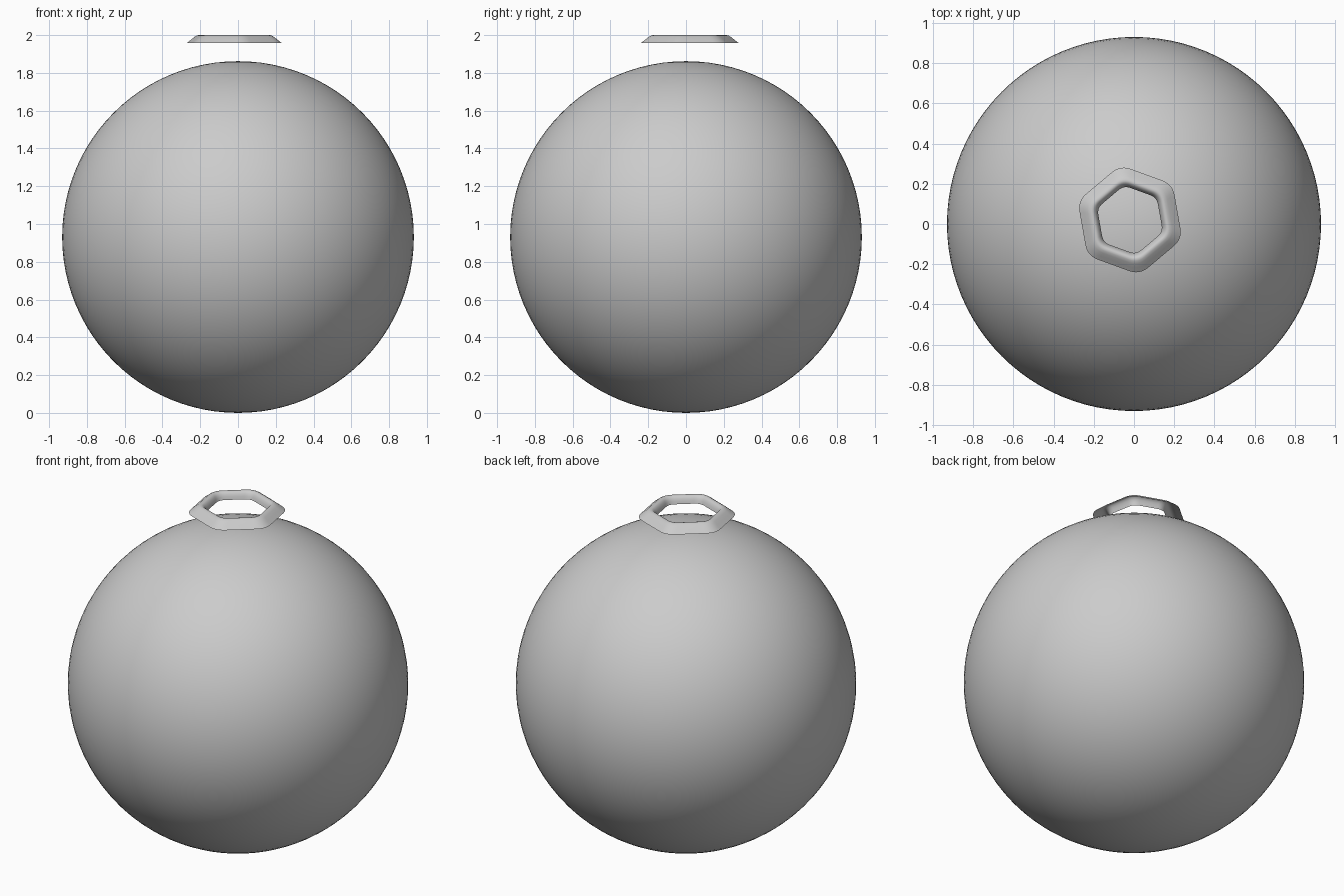
import bpy, bmesh, math
from mathutils import Vector

if "Cube" in bpy.data.objects:
    bpy.data.objects.remove(bpy.data.objects["Cube"])

# Ball body standing on the ground
bpy.ops.mesh.primitive_uv_sphere_add(segments=96, ring_count=48, radius=0.931, location=(0, 0, 0.931))
ball = bpy.context.object
ball.name = "ball_body"
bpy.ops.object.shade_smooth()


def rounded_hexagon(radius, round_share, steps=6, turn=math.radians(40)):
    """Hexagon outline whose corners are softened by quadratic curves."""
    corners = [Vector((radius * math.cos(turn + k * math.pi / 3),
                       radius * math.sin(turn + k * math.pi / 3))) for k in range(6)]
    points = []
    for k, c in enumerate(corners):
        a = c.lerp(corners[k - 1], round_share)
        b = c.lerp(corners[(k + 1) % 6], round_share)
        for s in range(steps + 1):
            t = s / steps
            points.append(a.lerp(c, t).lerp(c.lerp(b, t), t))
    return points


# Arched hexagonal collar hovering over the ball: (corner radius, height)
profile = [(0.277, 1.957), (0.252, 1.975), (0.232, 1.990), (0.217, 1.998), (0.206, 2.0),
           (0.196, 1.997), (0.186, 1.987), (0.179, 1.974), (0.174, 1.957)]
bm = bmesh.new()
rings = [[bm.verts.new((p.x - 0.02, p.y + 0.02, z)) for p in rounded_hexagon(r, 0.2)]
         for r, z in profile]
for low, high in zip(rings, rings[1:]):
    n = len(low)
    for i in range(n):
        j = (i + 1) % n
        bm.faces.new((low[i], low[j], high[j], high[i]))
mesh = bpy.data.meshes.new("hex_collar")
bm.to_mesh(mesh)
bm.free()
mesh.shade_smooth()
collar = bpy.data.objects.new("hex_collar", mesh)
bpy.context.collection.objects.link(collar)
